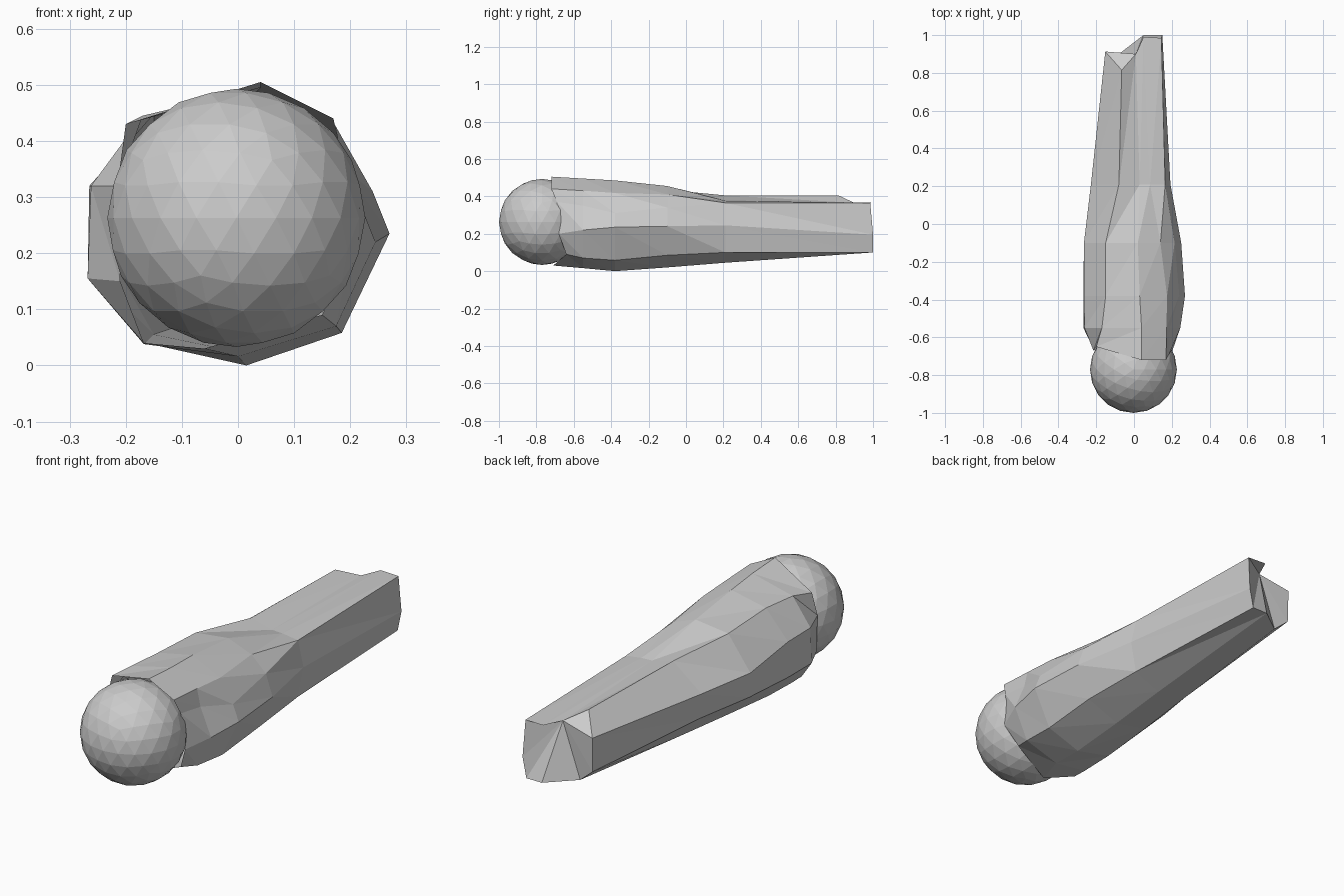
import bpy, bmesh

# Rounded faceted head
bpy.ops.mesh.primitive_ico_sphere_add(subdivisions=3, radius=0.23, location=(-0.003, -0.77, 0.263))
bpy.context.object.name = "head"


def section(y, pts):
    return [(x, y, z) for x, z in pts]


# Wrapped body: ten-sided sections, clockwise from the top seen from the front
rim = [(.04, -.72, .505), (.17, -.72, .44), (.185, -.69, .37), (.2, -.68, .2), (.15, -.64, .09),
       (-.06, -.71, .03), (-.168, -.62, .04), (-.21, -.67, .15), (-.215, -.67, .32), (-.2, -.65, .43)]
shoulder = section(-.55, [(.04, .495), (.172, .43), (.19, .35), (.245, .22), (.175, .07),
                          (.0, .016), (-.168, .038), (-.268, .155), (-.262, .32), (-.17, .445)])
chest = section(-.38, [(.03, .485), (.175, .418), (.24, .31), (.27, .235), (.185, .058),
                       (.015, .0), (-.165, .04), (-.268, .155), (-.265, .32), (-.15, .448)])
waist = section(-.1, [(.02, .455), (.14, .41), (.215, .34), (.25, .24), (.185, .085),
                      (.02, .02), (-.15, .055), (-.26, .165), (-.265, .28), (-.15, .435)])
legs = section(.21, [(.03, .378), (.085, .376), (.165, .365), (.193, .245), (.165, .1),
                     (.03, .045), (-.12, .065), (-.215, .17), (-.228, .29), (-.08, .405)])
tail = [(.01, .9, .365), (.05, .99, .366), (.145, .985, .365), (.15, 1, .195), (.13, 1, .1),
        (.05, 1, .1), (-.08, .9, .11), (-.15, .91, .17), (-.152, .913, .33), (-.065, .815, .405)]

bm = bmesh.new()
rings = [[bm.verts.new(p) for p in ring] for ring in (rim, shoulder, chest, waist, legs, tail)]
for a, b in zip(rings, rings[1:]):
    for i in range(10):
        j = (i + 1) % 10
        bm.faces.new((a[i], b[i], b[j]))
        bm.faces.new((a[i], b[j], a[j]))
# Tail end fans out from the fold
for i in range(1, 9):
    bm.faces.new((rings[-1][0], rings[-1][i + 1], rings[-1][i]))
bmesh.ops.recalc_face_normals(bm, faces=bm.faces[:])
mesh = bpy.data.meshes.new("wrapped_body")
bm.to_mesh(mesh)
bm.free()
bpy.context.collection.objects.link(bpy.data.objects.new("wrapped_body", mesh))
